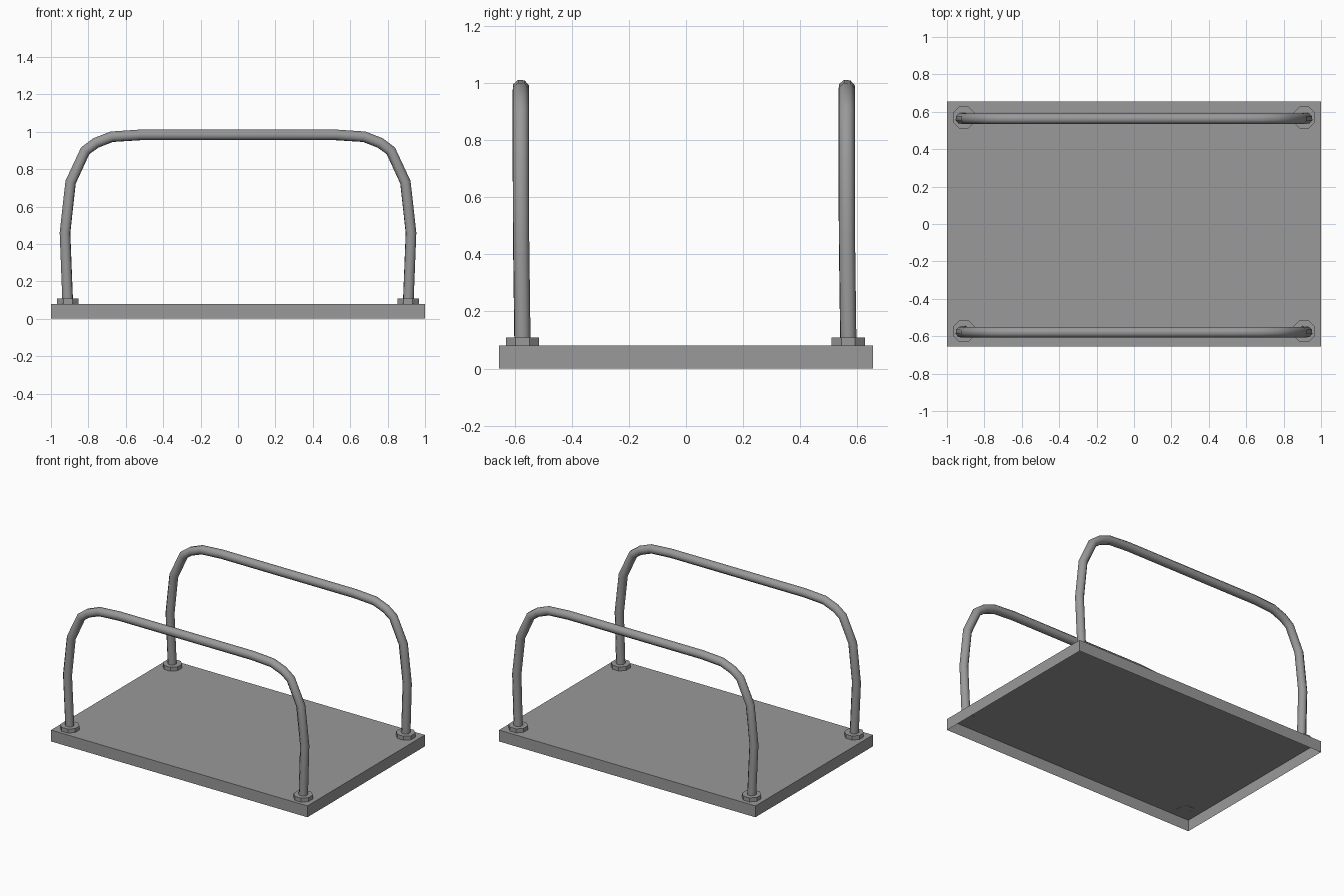
import bpy
import bmesh
import math
from mathutils import Matrix

cube = bpy.data.objects.get("Cube")
if cube:
    bpy.data.objects.remove(cube)

GREY = (0.32, 0.32, 0.32, 1)
steel = bpy.data.materials.new("steel grey")
steel.use_nodes = True
steel.diffuse_color = GREY
steel.node_tree.nodes["Principled BSDF"].inputs["Base Color"].default_value = GREY

BASE_TOP = 0.08
UNDERSIDE = BASE_TOP - 0.002


def add_object(name, data):
    data.materials.append(steel)
    obj = bpy.data.objects.new(name, data)
    bpy.context.collection.objects.link(obj)
    return obj


def mesh_object(name, bm):
    mesh = bpy.data.meshes.new(name)
    bm.to_mesh(mesh)
    bm.free()
    return add_object(name, mesh)


# Base: shallow sheet tray, open underneath
bm = bmesh.new()
bmesh.ops.create_cube(bm, size=1)
bmesh.ops.transform(bm, verts=bm.verts, matrix=Matrix.Translation((0, 0, BASE_TOP / 2))
                    @ Matrix.Diagonal((2, 1.31, BASE_TOP, 1)))
bottom = [f for f in bm.faces if f.normal.z < -0.9]
bmesh.ops.delete(bm, geom=bottom, context='FACES_ONLY')
mesh_object("base_plate", bm)


# Handle rail: bent eight-sided tube leaning slightly to the front
def add_rail(name, y):
    half = [(0.91, UNDERSIDE, 0), (0.925, 0.46, -0.005), (0.895, 0.73, -0.006),
            (0.817, 0.898, -0.006), (0.76, 0.94, -0.006),
            (0.675, 0.973, -0.006), (0.52, 0.983, -0.006)]
    path = [(-x, z, dy) for x, z, dy in half] + half[::-1]
    curve = bpy.data.curves.new(name, 'CURVE')
    curve.dimensions = '3D'
    curve.bevel_depth = 0.03
    curve.bevel_resolution = 2
    curve.use_fill_caps = True
    spline = curve.splines.new('POLY')
    spline.points.add(len(path) - 1)
    for point, (x, z, dy) in zip(spline.points, path):
        point.co = (x, y + dy, z, 1)
    rail = add_object(name, curve)
    bpy.ops.object.select_all(action='DESELECT')
    rail.select_set(True)
    bpy.context.view_layer.objects.active = rail
    bpy.ops.object.convert(target='MESH')
    bpy.ops.object.shade_smooth_by_angle(angle=math.radians(50))


# Flange: low collar around each foot
def add_flange(name, x, y):
    bm = bmesh.new()
    height = 0.108 - UNDERSIDE
    place = Matrix.Translation((x, y, UNDERSIDE + height / 2)) @ Matrix.Rotation(math.pi / 8, 4, 'Z')
    bmesh.ops.create_cone(bm, cap_ends=True, segments=8, radius1=0.063,
                          radius2=0.063, depth=height, matrix=place)
    mesh_object(name, bm)


for end, y in (("front", -0.573), ("back", 0.569)):
    add_rail(end + "_rail", y)
    for side, x in (("right", -0.91), ("left", 0.91)):
        add_flange(f"{end}_{side}_flange", x, y)
